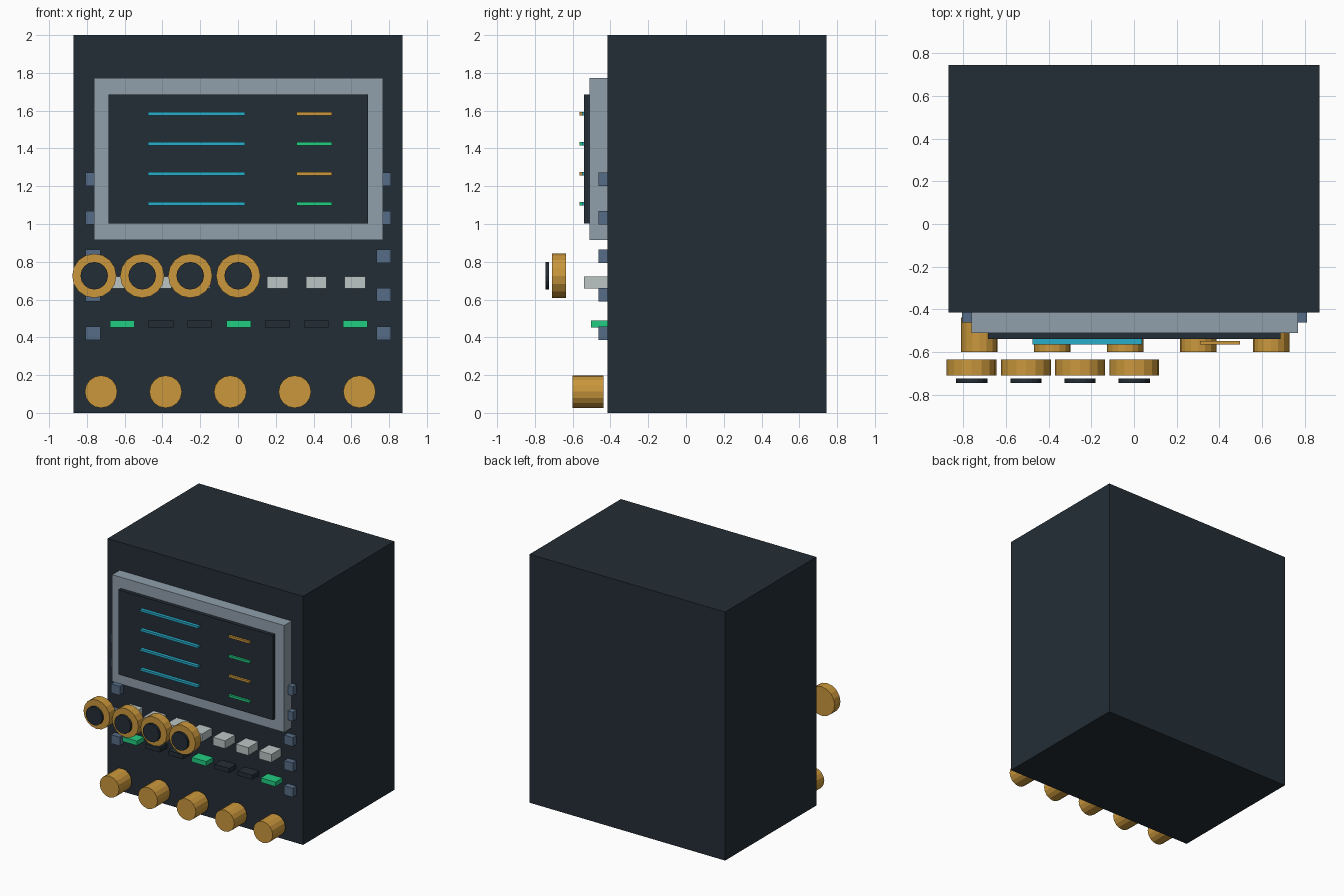
import bpy
import bmesh
from math import radians
from mathutils import Matrix, Vector

cube = bpy.data.objects.get("Cube")
if cube:
    bpy.data.objects.remove(cube, do_unlink=True)


def material(name, r, g, b):
    m = bpy.data.materials.new(name)
    m.use_nodes = True
    m.diffuse_color = (r, g, b, 1)
    m.node_tree.nodes["Principled BSDF"].inputs["Base Color"].default_value = (r, g, b, 1)
    return m


charcoal = material("charcoal", 0.017, 0.027, 0.037)
steel = material("steel_grey", 0.28, 0.35, 0.41)
slate = material("slate_blue", 0.093, 0.15, 0.24)
gold = material("gold", 0.59, 0.31, 0.045)
cyan = material("cyan", 0.022, 0.42, 0.60)
green = material("green", 0.016, 0.61, 0.225)
silver = material("silver", 0.50, 0.56, 0.56)


def finish(name, bm, mat):
    mesh = bpy.data.meshes.new(name)
    bm.to_mesh(mesh)
    bm.free()
    mesh.materials.append(mat)
    obj = bpy.data.objects.new(name, mesh)
    bpy.context.collection.objects.link(obj)
    return obj


def box(name, mat, x, y, z):
    """Box from (low, high) ranges on each axis."""
    bm = bmesh.new()
    size = Vector((x[1] - x[0], y[1] - y[0], z[1] - z[0]))
    centre = Vector((sum(x), sum(y), sum(z))) / 2
    bmesh.ops.create_cube(bm, size=1, matrix=Matrix.Translation(centre) @ Matrix.Diagonal(size.to_4d()))
    return finish(name, bm, mat)


def disc(name, mat, x, z, radius, y, sides=16):
    """Flat-sided cylinder whose axis runs front to back."""
    bm = bmesh.new()
    place = Matrix.Translation((x, sum(y) / 2, z)) @ Matrix.Rotation(radians(90), 4, "X")
    bmesh.ops.create_cone(bm, cap_ends=True, segments=sides, radius1=radius,
                          radius2=radius, depth=y[1] - y[0], matrix=place)
    return finish(name, bm, mat)


def around(centre, width):
    return (centre - width / 2, centre + width / 2)


FRONT = -0.415

# Cabinet, display frame and screen
box("cabinet", charcoal, (-0.87, 0.87), (FRONT, 0.745), (0, 2))
box("display_frame", steel, (-0.763, 0.768), (-0.51, FRONT), (0.914, 1.774))
box("screen", charcoal, (-0.685, 0.688), (-0.54, -0.51), (1.003, 1.685))

# Readout bars on the screen
for i in range(4):
    z = around(1.584 - 0.159 * i, 0.018)
    box(f"long_readout_{i}", cyan, (-0.477, 0.038), (-0.565, -0.54), z)
    box(f"short_readout_{i}", green if i % 2 else gold, (0.31, 0.498), (-0.565, -0.548), z)

# Clips down both edges of the front
for i in range(5):
    for side, x in (("right", -0.768), ("left", 0.772)):
        box(f"{side}_clip_{i}", slate, around(x, 0.078), (-0.462, FRONT), around(1.237 - 0.204 * i, 0.072))

# Row of keys with indicator lamps below
for i in range(7):
    x = -0.613 + 0.2055 * i
    box(f"key_{i}", silver, around(x, 0.11), (-0.54, FRONT), around(0.691, 0.064))
    box(f"lamp_{i}", charcoal if i % 3 else green, around(x, 0.13), (-0.503, FRONT), around(0.471, 0.037))

# Large dials with dark caps standing in front
for i in range(4):
    x = -0.761 + 0.254 * i
    disc(f"dial_{i}", gold, x, 0.726, 0.117, (-0.71, -0.636))
    disc(f"dial_cap_{i}", charcoal, x, 0.726, 0.073, (-0.745, -0.725))

# Bottom row of knobs
for i in range(5):
    disc(f"knob_{i}", gold, -0.725 + 0.342 * i, 0.112, 0.086, (-0.6, -0.438))
